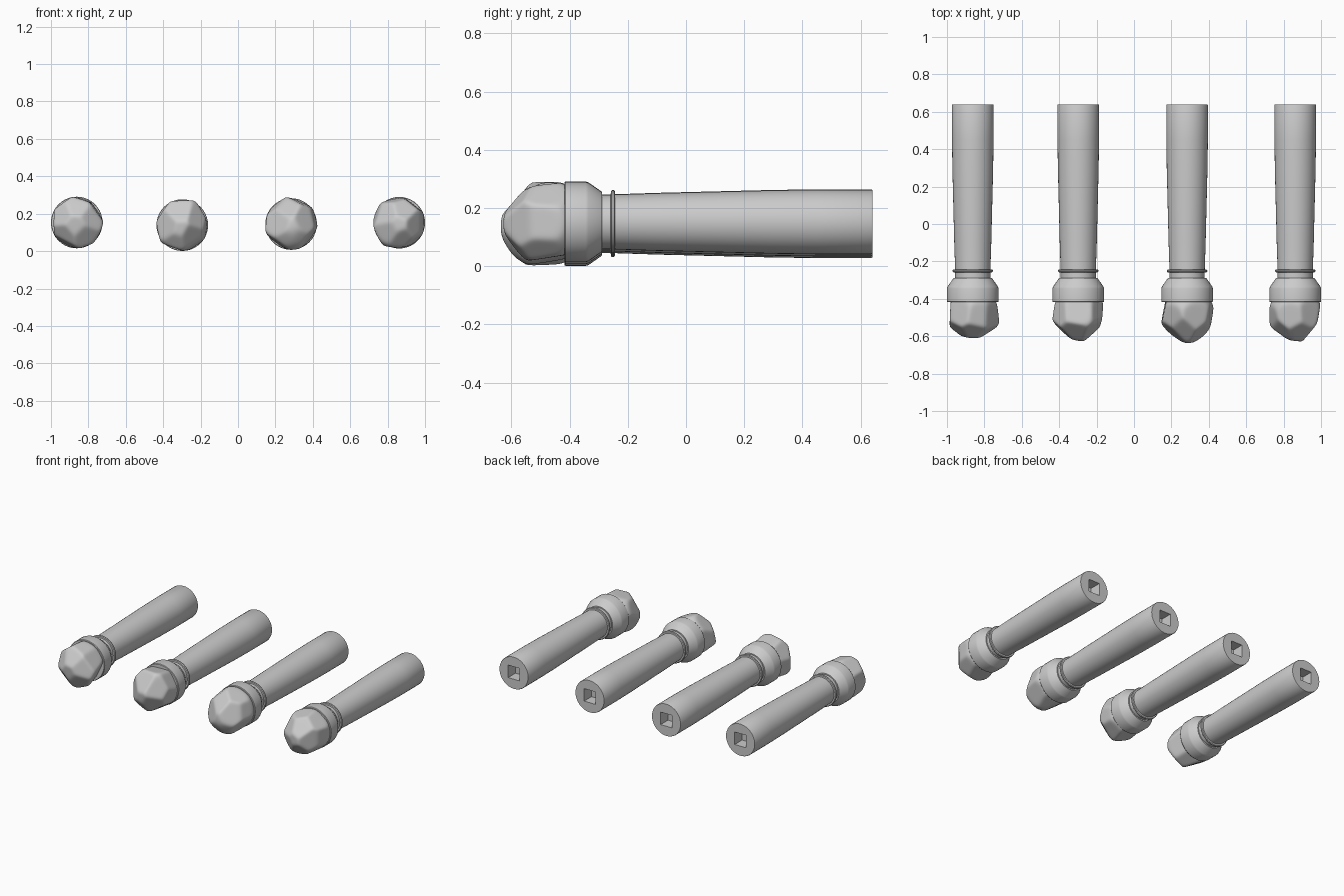
import bpy, bmesh, math, random
from mathutils import Vector

if "Cube" in bpy.data.objects:
    bpy.data.objects.remove(bpy.data.objects["Cube"])

random.seed(7)

# x, z of each handle axis, then the stone tip relative to that axis (x, y, z)
HANDLES = [
    (-0.862, 0.153, (-0.01, -0.612, -0.015)),
    (-0.298, 0.139, (-0.01, -0.628, -0.02)),
    (0.284, 0.145, (0.01, -0.647, -0.02)),
    (0.862, 0.152, (0.01, -0.632, -0.015)),
]
SIDES = 40


def finish(name, bm, angle):
    bmesh.ops.recalc_face_normals(bm, faces=bm.faces)
    me = bpy.data.meshes.new(name)
    bm.to_mesh(me)
    bm.free()
    ob = bpy.data.objects.new(name, me)
    bpy.context.collection.objects.link(ob)
    bpy.ops.object.select_all(action='DESELECT')
    ob.select_set(True)
    bpy.context.view_layer.objects.active = ob
    bpy.ops.object.shade_smooth_by_angle(angle=math.radians(angle))


def lathe(bm, profile, cx, cz):
    # revolve (y, radius) points around the handle axis; returns the rings
    rings = []
    for y, r in profile:
        rings.append([bm.verts.new((cx + r * math.cos(2 * math.pi * i / SIDES), y,
                                    cz + r * math.sin(2 * math.pi * i / SIDES)))
                      for i in range(SIDES)])
    for a, b in zip(rings, rings[1:]):
        for i in range(SIDES):
            j = (i + 1) % SIDES
            bm.faces.new((a[i], a[j], b[j], b[i]))
    return rings


def shaft(n, cx, cz):
    # tapered grip with a square socket in the back end
    bm = bmesh.new()
    rings = lathe(bm, [(-0.30, 0.094), (-0.25, 0.094), (-0.1, 0.099), (0.1, 0.104),
                       (0.3, 0.109), (0.45, 0.111), (0.635, 0.111), (0.64, 0.109)], cx, cz)
    bm.faces.new(rings[0])
    h = 0.043
    corners = [(h, h), (-h, h), (-h, -h), (h, -h)]
    rim = [bm.verts.new((cx + x, 0.64, cz + z)) for x, z in corners]
    floor = [bm.verts.new((cx + x, 0.56, cz + z)) for x, z in corners]
    for i in range(4):
        j = (i + 1) % 4
        bm.faces.new((rim[i], rim[j], floor[j], floor[i]))
    bm.faces.new(floor)
    # flat back face: a fan from each socket corner to its quarter of the rim
    q = SIDES // 4
    outer = rings[-1]
    for k in range(4):
        start = k * q
        for i in range(start, start + q):
            bm.faces.new((rim[k], outer[i % SIDES], outer[(i + 1) % SIDES]))
        bm.faces.new((rim[k], outer[(start + q) % SIDES], rim[(k + 1) % 4]))
    finish(f"shaft_{n}", bm, 35)


def closed_lathe(name, profile, cx, cz):
    bm = bmesh.new()
    rings = lathe(bm, profile, cx, cz)
    bm.faces.new(rings[0])
    bm.faces.new(rings[-1])
    finish(name, bm, 35)


def stone(n, cx, cz, tip):
    # sphere trimmed by planes, with softened ridges
    centre = Vector((cx, -0.49, cz))
    apex = Vector((tip[0], tip[1] + 0.49, tip[2]))
    planes = [(Vector((random.uniform(-.2, .2), -1, random.uniform(-.2, .2))).normalized(),
               -apex.y * 0.95)]
    turn = random.uniform(0, 6.28)
    for i in range(5):                                   # facets around the tip
        a = turn + i * 2 * math.pi / 5 + random.uniform(-.2, .2)
        t = math.radians(random.uniform(36, 52))
        nor = Vector((math.cos(a) * math.sin(t), -math.cos(t), math.sin(a) * math.sin(t)))
        planes.append((nor, max(nor.dot(apex), 0.105) + 0.012))
    for i in range(7):                                   # facets around the side
        a = turn + i * 2 * math.pi / 7 + random.uniform(-.15, .15)
        nor = Vector((math.cos(a), random.uniform(-.2, .25), math.sin(a))).normalized()
        planes.append((nor, random.uniform(0.121, 0.129)))
    bm = bmesh.new()
    bmesh.ops.create_icosphere(bm, subdivisions=5, radius=1)
    p = 30
    for v in bm.verts:
        d = v.co.normalized()
        s = (1 / 0.15) ** p
        for nor, dist in planes:
            c = nor.dot(d)
            if c > 0:
                s += (c / dist) ** p
        v.co = centre + d * s ** (-1 / p)
    finish(f"stone_{n}", bm, 60)


for n, (cx, cz, tip) in enumerate(HANDLES, 1):
    shaft(n, cx, cz)
    # thin bead around the neck
    closed_lathe(f"neck_ring_{n}", [(-0.259, 0.09), (-0.258, 0.104), (-0.254, 0.108),
                                    (-0.248, 0.108), (-0.244, 0.104), (-0.243, 0.09)], cx, cz)
    # chamfered collar that holds the stone
    closed_lathe(f"collar_{n}", [(-0.418, 0.1), (-0.418, 0.135), (-0.414, 0.138),
                                 (-0.345, 0.138), (-0.335, 0.135), (-0.295, 0.107),
                                 (-0.288, 0.102), (-0.288, 0.09)], cx, cz)
    stone(n, cx, cz, tip)
